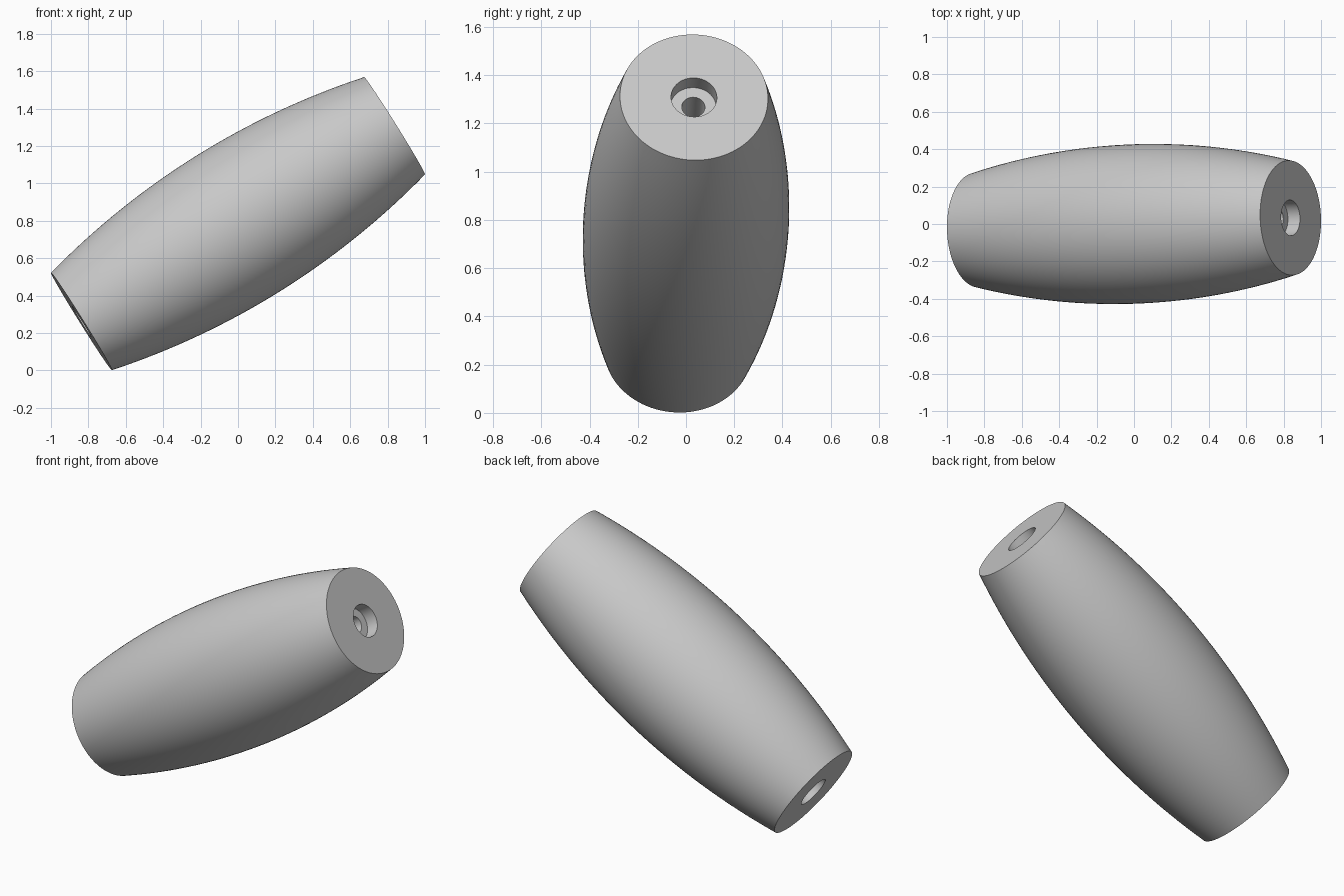
import bpy, bmesh, math
from mathutils import Vector

cube = bpy.data.objects.get("Cube")
if cube:
    bpy.data.objects.remove(cube, do_unlink=True)

# Main dimensions along the handle axis
TOP = Vector((0.837, 0.033, 1.308))
BOTTOM = Vector((-0.837, -0.033, 0.262))
HALF = (TOP - BOTTOM).length / 2
END_R, MID_R = 0.307, 0.426
SOCKET_R, BORE_R, SOCKET_DEPTH = 0.095, 0.048, 0.076
SEGMENTS, RINGS = 96, 32

grey = bpy.data.materials.new("light_grey")
grey.use_nodes = True
colour = (0.58, 0.58, 0.58, 1)
grey.diffuse_color = colour
grey.node_tree.nodes["Principled BSDF"].inputs["Base Color"].default_value = colour

# Bulging outer wall as a circular arc
bulge = MID_R - END_R
arc_r = (HALF ** 2 + bulge ** 2) / (2 * bulge)
profile = []
for i in range(RINGS + 1):
    z = HALF * (2 * i / RINGS - 1)
    profile.append((MID_R - arc_r + math.sqrt(arc_r ** 2 - z ** 2), z))

# Stepped sockets at both ends, joined by a through bore
floor = HALF - SOCKET_DEPTH
profile += [(SOCKET_R, HALF), (SOCKET_R, floor), (BORE_R, floor),
            (BORE_R, -floor), (SOCKET_R, -floor), (SOCKET_R, -HALF)]

# Revolve the closed profile
bm = bmesh.new()
verts = [bm.verts.new((r, 0, z)) for r, z in profile]
edges = [bm.edges.new((v, verts[(i + 1) % len(verts)])) for i, v in enumerate(verts)]
bmesh.ops.spin(bm, geom=verts + edges, cent=(0, 0, 0), axis=(0, 0, 1),
               angle=math.tau, steps=SEGMENTS, use_duplicate=False)
bmesh.ops.remove_doubles(bm, verts=bm.verts, dist=0.0001)
bmesh.ops.recalc_face_normals(bm, faces=bm.faces)
mesh = bpy.data.meshes.new("barrel_handle")
bm.to_mesh(mesh)
bm.free()
mesh.materials.append(grey)

# Tilt the handle into place
handle = bpy.data.objects.new("barrel_handle", mesh)
bpy.context.collection.objects.link(handle)
handle.location = (TOP + BOTTOM) / 2
handle.rotation_euler = (TOP - BOTTOM).to_track_quat('Z', 'Y').to_euler()

bpy.ops.object.select_all(action='DESELECT')
handle.select_set(True)
bpy.context.view_layer.objects.active = handle
bpy.ops.object.shade_smooth_by_angle(angle=math.radians(30))
